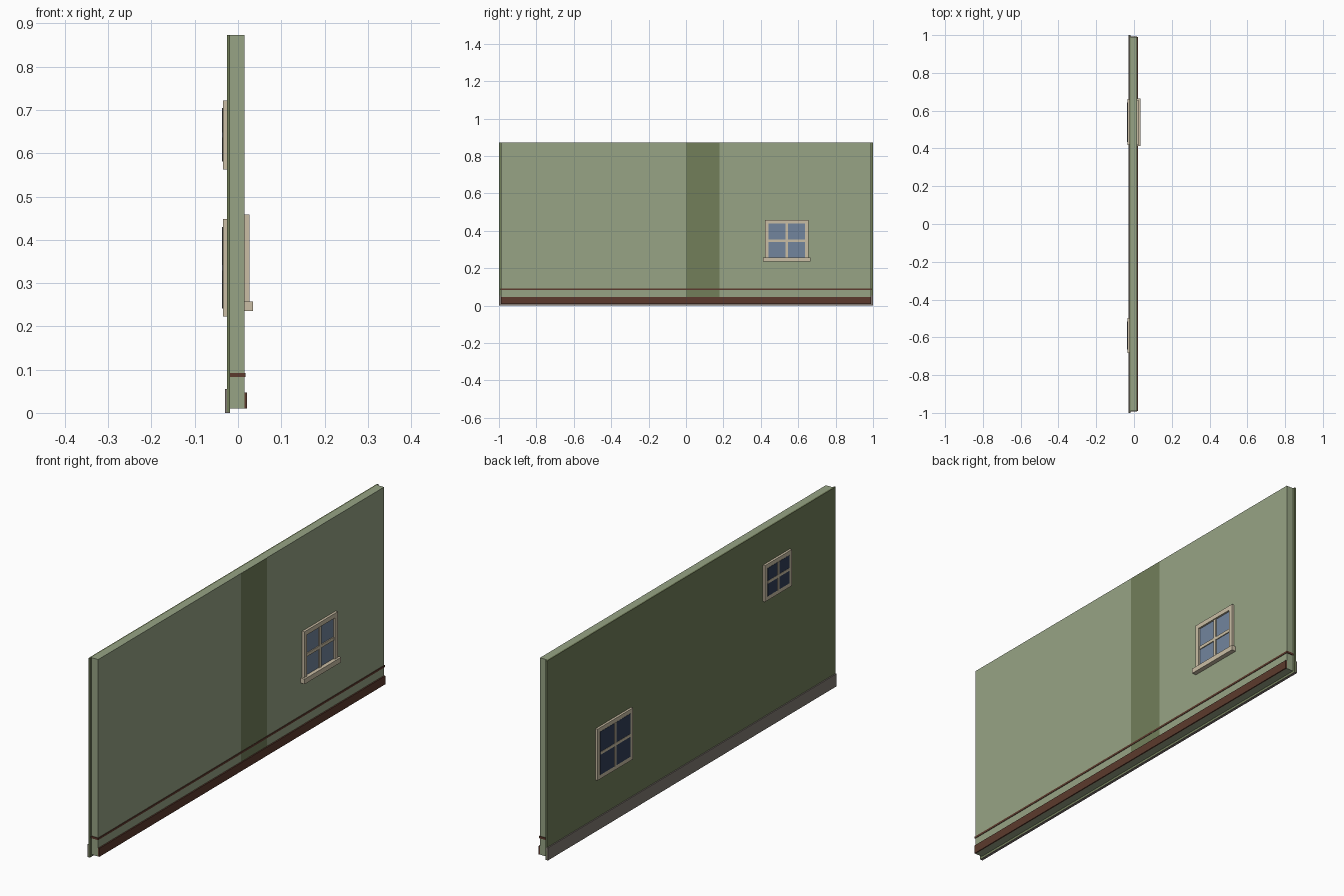
import bpy

if "Cube" in bpy.data.objects:
    bpy.data.objects.remove(bpy.data.objects["Cube"])


def material(name, rgb):
    """Flat colour given as sRGB 0-255, stored as linear."""
    m = bpy.data.materials.new(name)
    lin = [(c / 255 / 12.92) if c / 255 <= 0.04045 else ((c / 255 + 0.055) / 1.055) ** 2.4 for c in rgb]
    m.diffuse_color = (*lin, 1)
    m.use_nodes = True
    m.node_tree.nodes["Principled BSDF"].inputs["Base Color"].default_value = m.diffuse_color
    return m


SAGE = material("sage_paint", (151, 164, 133))
OLIVE = material("olive_paint", (114, 126, 90))
WOOD = material("brown_wood", (92, 58, 45))
STONE = material("grey_stone", (130, 122, 115))
CREAM = material("cream_trim", (202, 190, 165))
PANE = material("light_glass", (114, 133, 157))
DARK = material("dark_glass", (49, 63, 88))


def box(name, x, y, z, mat):
    """Box spanning the (low, high) pairs x, y, z."""
    bpy.ops.mesh.primitive_cube_add(size=1, location=[(a + b) / 2 for a, b in (x, y, z)])
    o = bpy.context.object
    o.name = name
    o.scale = [b - a for a, b in (x, y, z)]
    bpy.ops.object.transform_apply(location=False, rotation=False, scale=True)
    o.data.materials.append(mat)
    return o


def window(name, x_frame, x_glass, x_bar, y, z, rim, bar, glass):
    """Four frame rails, a glass plate and a cross of glazing bars."""
    (y0, y1), (z0, z1) = y, z
    for side, ys in (("left", (y0, y0 + rim)), ("right", (y1 - rim, y1))):
        box(f"{name}_frame_{side}", x_frame, ys, z, CREAM)
    inner_y, inner_z = (y0 + rim, y1 - rim), (z0 + rim, z1 - rim)
    for side, zs in (("bottom", (z0, z0 + rim)), ("top", (z1 - rim, z1))):
        box(f"{name}_frame_{side}", x_frame, inner_y, zs, CREAM)
    box(f"{name}_glass", x_glass, inner_y, inner_z, glass)
    cy, cz = (y0 + y1) / 2, (z0 + z1) / 2
    box(f"{name}_bar_upright", x_bar, (cy - bar / 2, cy + bar / 2), inner_z, CREAM)
    box(f"{name}_bar_cross", x_bar, inner_y, (cz - bar / 2, cz + bar / 2), CREAM)


# Wall layers: inner wall, outer cladding, stone plinth
box("inner_wall", (-0.018, 0.015), (-0.99, 0.99), (0.01, 0.873), SAGE)
box("outer_cladding", (-0.025, -0.018), (-1, 1), (0.002, 0.873), OLIVE)
box("stone_plinth", (-0.030, -0.018), (-1, 1), (0, 0.055), STONE)

# Painted stripe, skirting and rail on the inner side
box("painted_stripe", (0.0145, 0.0155), (0, 0.18), (0.047, 0.8728), OLIVE)
box("skirting", (0.015, 0.021), (-0.99, 0.99), (0.01, 0.047), WOOD)
box("wall_rail", (-0.018, 0.017), (-0.993, 0.993), (0.083, 0.092), WOOD)

# Inner window with recessed panes and a projecting sill
window("inner_window", (0.015, 0.026), (0.015, 0.018), (0.015, 0.022),
       (0.422, 0.655), (0.235, 0.458), 0.020, 0.014, PANE)
box("inner_window_sill", (0.015, 0.035), (0.412, 0.665), (0.235, 0.257), CREAM)

# Two outer windows with panes just proud of the frame
for name, y, z in (("lower_outer_window", (0.417, 0.662), (0.223, 0.448)),
                   ("upper_outer_window", (-0.683, -0.497), (0.563, 0.722))):
    window(name, (-0.035, -0.025), (-0.036, -0.025), (-0.037, -0.025), y, z, 0.018, 0.012, DARK)
